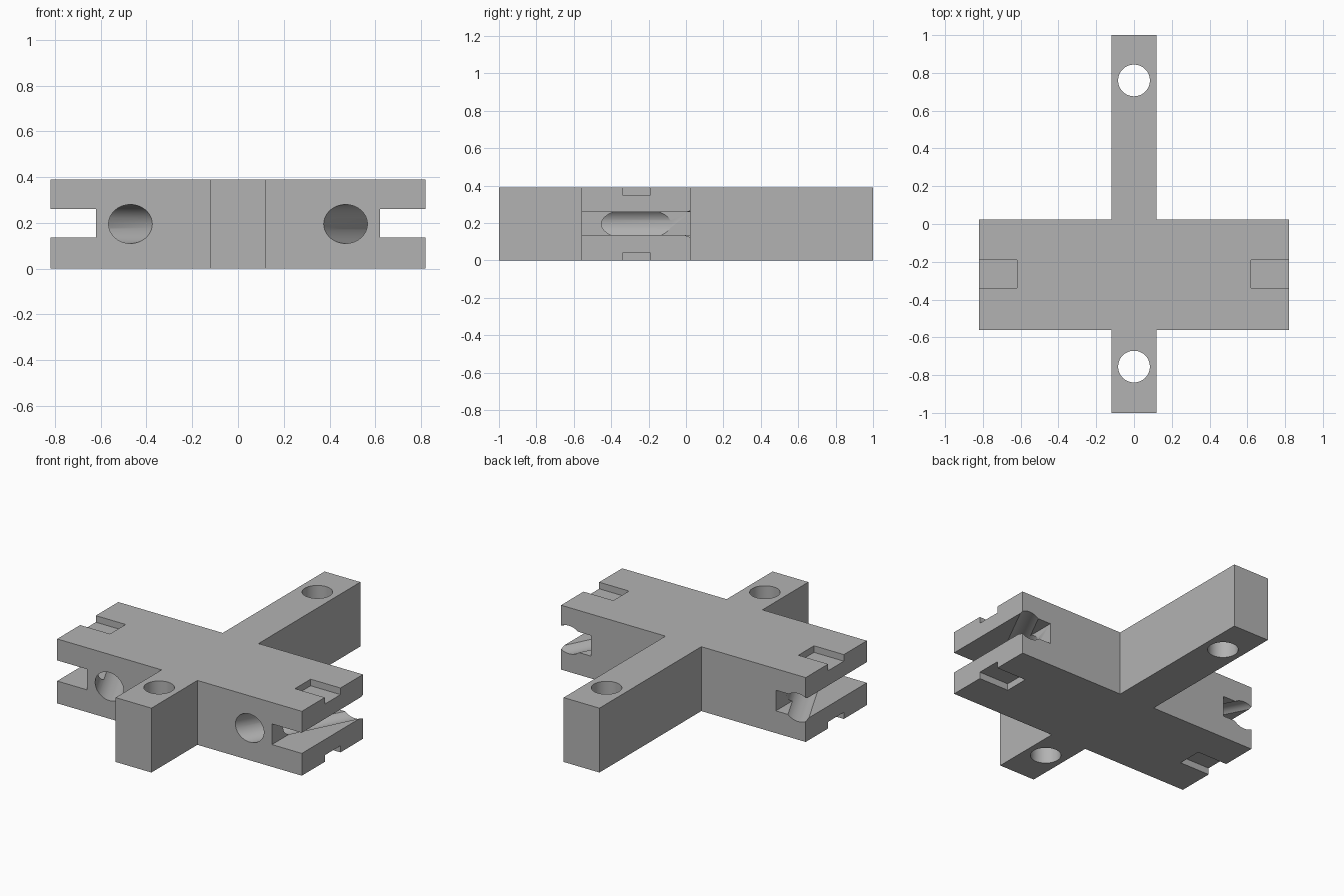
import bpy
import math
from mathutils import Vector

default = bpy.data.objects.get("Cube")
if default:
    bpy.data.objects.remove(default, do_unlink=True)

HEIGHT = 0.39
MID = HEIGHT / 2
FRONT, BACK = -0.56, 0.025
END = 0.82

grey = bpy.data.materials.new("plain grey")
grey.use_nodes = True
colour = (0.45, 0.45, 0.45, 1)
grey.diffuse_color = colour
grey.node_tree.nodes["Principled BSDF"].inputs["Base Color"].default_value = colour


def box(name, low, high):
    low, high = Vector(low), Vector(high)
    bpy.ops.mesh.primitive_cube_add(size=1, location=(low + high) / 2)
    obj = bpy.context.object
    obj.name = name
    obj.scale = high - low
    bpy.ops.object.transform_apply(location=True, rotation=True, scale=True)
    obj.data.materials.append(grey)
    return obj


def rod(name, centre, radius, length, direction):
    turn = Vector(direction).to_track_quat("Z", "Y").to_euler()
    bpy.ops.mesh.primitive_cylinder_add(vertices=64, radius=radius, depth=length,
                                        location=centre, rotation=turn)
    obj = bpy.context.object
    obj.name = name
    obj.data.materials.append(grey)
    return obj


def combine(target, tool, operation):
    mod = target.modifiers.new(tool.name, "BOOLEAN")
    mod.operation = operation
    mod.solver = "EXACT"
    mod.object = tool
    bpy.context.view_layer.objects.active = target
    bpy.ops.object.modifier_apply(modifier=mod.name)
    bpy.data.objects.remove(tool, do_unlink=True)


# Cross-shaped body: wide block and long bar
body = box("cross_block", (-END, FRONT, 0), (END, BACK, HEIGHT))
combine(body, box("long_bar", (-0.12, -1, 0), (0.12, 1, HEIGHT)), "UNION")

# Upright bolt holes near both bar ends
for y in (-0.755, 0.76):
    combine(body, rod("bolt_hole", (0, y, MID), 0.084, 1, (0, 0, 1)), "DIFFERENCE")

for side in (-1, 1):
    inner, outer = sorted((side * 0.62, side * 1.0))
    # Horizontal slot through each block end
    combine(body, box("end_slot", (inner, -0.8, 0.135), (outer, 0.3, 0.26)), "DIFFERENCE")
    # Shallow notches above and below
    for low, high in ((-0.1, 0.04), (HEIGHT - 0.04, 0.5)):
        combine(body, box("notch", (inner, -0.34, low), (outer, -0.19, high)), "DIFFERENCE")
    # Bore slanting outward from front to back
    slant = math.radians(27)
    direction = Vector((side * math.sin(slant), math.cos(slant), 0))
    entry = Vector((side * 0.47, FRONT, MID))
    combine(body, rod("slanted_bore", entry + direction * 0.35, 0.085, 1.6, direction),
            "DIFFERENCE")

# Smooth bores with crisp edges
bpy.ops.object.select_all(action="DESELECT")
body.select_set(True)
bpy.context.view_layer.objects.active = body
bpy.ops.object.shade_smooth_by_angle(angle=math.radians(30))
